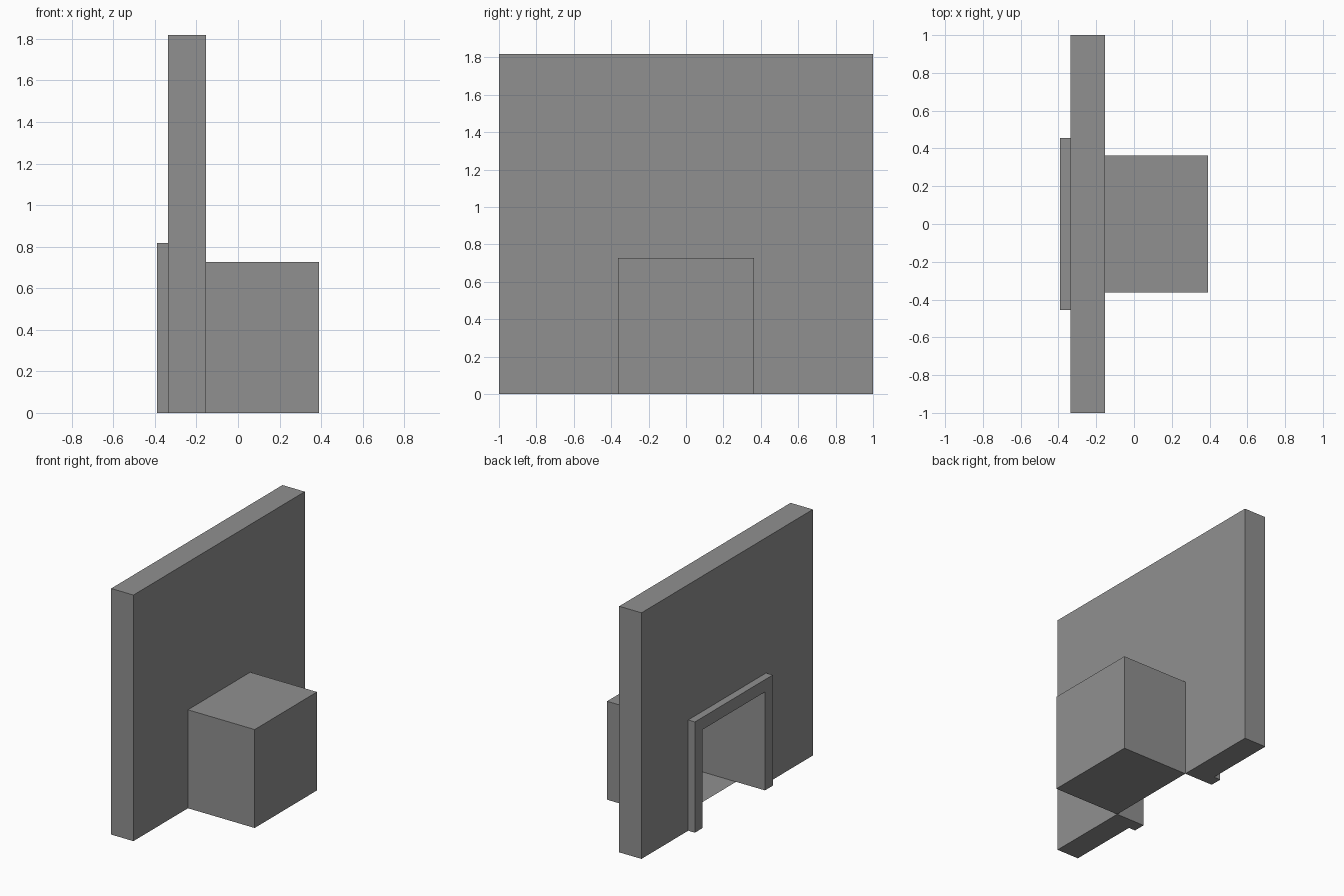
import bpy, bmesh

if "Cube" in bpy.data.objects:
    bpy.data.objects.remove(bpy.data.objects["Cube"])

U = 1 / 11                                  # modelling unit
X_FRAME, X_WALL, X_BOX, X_END = -4.3 * U, -3.7 * U, -1.7 * U, 4.3 * U
OPEN_HALF, OPEN_TOP = 4 * U, 8 * U          # doorway half width and height

grey = bpy.data.materials.new("plain grey")
grey.diffuse_color = (0.28, 0.28, 0.28, 1)
grey.use_nodes = True
grey.node_tree.nodes["Principled BSDF"].inputs["Base Color"].default_value = grey.diffuse_color


def add_object(name, bm):
    mesh = bpy.data.meshes.new(name)
    bm.to_mesh(mesh)
    bm.free()
    mesh.materials.append(grey)
    obj = bpy.data.objects.new(name, mesh)
    bpy.context.collection.objects.link(obj)
    return obj


def portal(name, half, top, x0, x1):
    """Slab in the YZ plane with the doorway cut up from its bottom edge."""
    right = [(OPEN_HALF, OPEN_TOP), (OPEN_HALF, 0), (half, 0), (half, top)]
    profile = right + [(-y, z) for y, z in reversed(right)]
    bm = bmesh.new()
    face = bm.faces.new([bm.verts.new((x0, y, z)) for y, z in profile])
    ext = bmesh.ops.extrude_face_region(bm, geom=[face], use_keep_orig=True)
    verts = [g for g in ext["geom"] if isinstance(g, bmesh.types.BMVert)]
    bmesh.ops.translate(bm, verts=verts, vec=(x1 - x0, 0, 0))
    bmesh.ops.recalc_face_normals(bm, faces=bm.faces)
    return add_object(name, bm)


# Wall with doorway, and the raised trim around it
portal("wall", 11 * U, 20 * U, X_WALL, X_BOX)
portal("door_frame", 5 * U, 9 * U, X_FRAME, X_WALL)

# Thin alcove box behind the doorway, open toward the wall
bm = bmesh.new()
bmesh.ops.create_cube(bm, size=1)
bmesh.ops.scale(bm, verts=bm.verts, vec=(X_END - X_BOX, 2 * OPEN_HALF, OPEN_TOP))
bmesh.ops.translate(bm, verts=bm.verts, vec=((X_END + X_BOX) / 2, 0, OPEN_TOP / 2))
bm.normal_update()
bmesh.ops.delete(bm, geom=[f for f in bm.faces if f.normal.x < -0.9], context="FACES")
add_object("alcove", bm)
